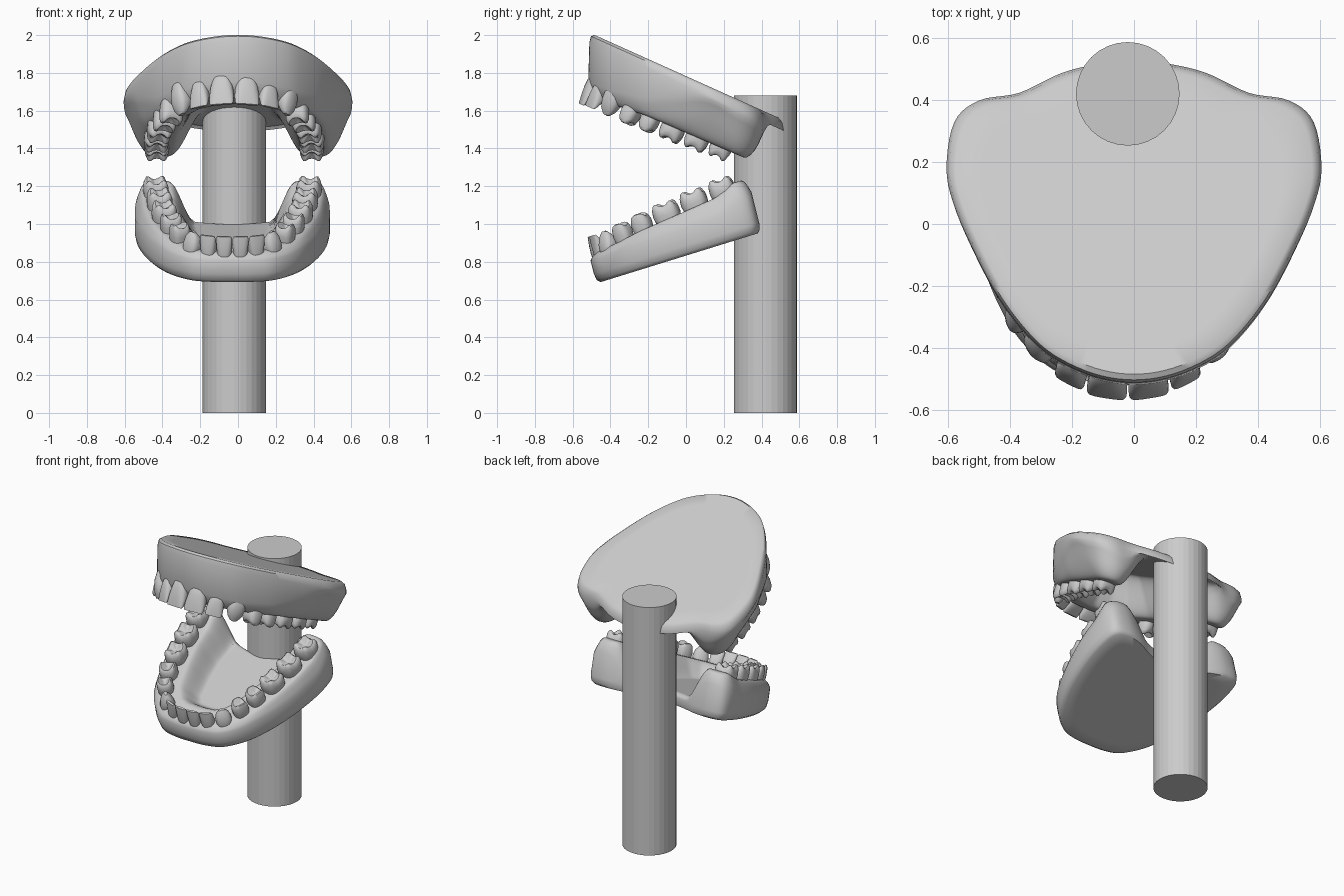
import bpy, bmesh, math
from mathutils import Vector
from mathutils.geometry import intersect_point_line

cube = bpy.data.objects.get("Cube")
if cube:
    bpy.data.objects.remove(cube)

grey = bpy.data.materials.new("plaster_grey")
grey.use_nodes = True
grey.diffuse_color = (0.6, 0.6, 0.6, 1)
grey.node_tree.nodes["Principled BSDF"].inputs["Base Color"].default_value = (0.6, 0.6, 0.6, 1)
smooth_parts = []


def finish(name, bm, smooth=True):
    bmesh.ops.recalc_face_normals(bm, faces=bm.faces)
    mesh = bpy.data.meshes.new(name)
    bm.to_mesh(mesh)
    bm.free()
    mesh.materials.append(grey)
    obj = bpy.data.objects.new(name, mesh)
    bpy.context.scene.collection.objects.link(obj)
    if smooth:
        smooth_parts.append(obj)


def loft(bm, rings):
    """Skin closed rings of points and cap both ends."""
    rows = [[bm.verts.new(p) for p in ring] for ring in rings]
    n = len(rows[0])
    for a, b in zip(rows, rows[1:]):
        for i in range(n):
            bm.faces.new((a[i], a[(i + 1) % n], b[(i + 1) % n], b[i]))
    bm.faces.new(rows[0])
    bm.faces.new(rows[-1])


def closed_curve(half, steps=5):
    """Mirror a half outline and round it with a Catmull-Rom spline."""
    pts = [Vector(p) for p in half]
    pts += [Vector((-p.x, p.y)) for p in pts[-2:0:-1]]
    n, out = len(pts), []
    for i in range(n):
        a, b, c, d = (pts[(i + k) % n] for k in (-1, 0, 1, 2))
        for k in range(steps):
            t = k / steps
            out.append(0.5 * (2 * b + (c - a) * t + (2 * a - 5 * b + 4 * c - d) * t * t
                              + (3 * b - a - 3 * c + d) * t ** 3))
    return out


def lerp(v, pts):
    if v <= pts[0][0]:
        return pts[0][1]
    for (a, p), (b, q) in zip(pts, pts[1:]):
        if v <= b:
            return p + (q - p) * (v - a) / (b - a)
    return pts[-1][1]


def arch_distance(x, y, arch):
    p, best = Vector((abs(x), y, 0)), 9.0
    for a, b in zip(arch, arch[1:]):
        a, b = Vector((*a, 0)), Vector((*b, 0))
        q, t = intersect_point_line(p, a, b)
        q = a + (b - a) * min(1, max(0, t))
        best = min(best, (p - q).length)
    return best


def gum(name, outline, arch, crest, floor, place, inner, outer):
    """Flat-backed plate with a horseshoe ridge raised along the arch."""
    edge = closed_curve(outline)
    rings = [[place(p.x * s, p.y * s, h) for p in edge]
             for s, h in ((0.4, 0), (0.8, 0), (0.95, 0), (0.985, 0.015), (1, 0.05))]
    count = 44
    for k in range(count):
        s = 1 - 0.97 * k / (count - 1)
        ring = []
        for p in edge:
            x, y = p * s
            t = min(1, max(0, (arch_distance(x, y, arch) - inner) / (outer - inner)))
            h = floor + (lerp(y, crest) - floor) * (1 - t * t * (3 - 2 * t))
            h *= 1 - 0.22 * max(0, (s - 0.9) / 0.1) ** 2
            ring.append(place(x, y, max(h, 0.056) if k == 0 else h))
        rings.append(ring)
    bm = bmesh.new()
    loft(bm, rings)
    finish(name, bm)


# Crown profiles: height fraction, width scale, depth scale
BLADE = [(0, .5, .6), (.2, .72, .95), (.45, .92, 1), (.7, 1, .75), (.92, 1, .38), (1, .9, .2)]
POINT = [(0, .5, .6), (.2, .75, .95), (.45, .95, 1), (.7, 1, .85), (.9, .8, .5), (1, .4, .2)]
CHEWING = [(0, .7, .7), (.3, .88, .92), (.6, 1, 1), (.8, .98, .98), (.93, .86, .86),
           (.97, .7, .7), (.92, .5, .5), (.84, .25, .25), (.81, .06, .06)]
PROFILES = {"incisor": BLADE, "canine": POINT, "premolar": CHEWING, "molar": CHEWING}


def tooth(name, kind, tip, axis, tangent, size):
    w, d, length = size
    tangent = (tangent - axis * tangent.dot(axis)).normalized()
    out = axis.cross(tangent)
    if out.dot(Vector((tip.x, tip.y - 0.1, 0))) < 0:
        out = -out
    rings = []
    for t, ws, ds in PROFILES[kind]:
        ring = []
        for i in range(24):
            a = math.tau * i / 24
            c, s = math.cos(a), math.sin(a)
            x = math.copysign(abs(c) ** 0.72, c) * w / 2 * ws
            y = math.copysign(abs(s) ** 0.72, s) * d / 2 * ds
            z = (t - 1) * length
            if kind == "molar" and t > 0.7:
                z -= 0.09 * length * math.cos(4 * a) * ws
            elif kind == "premolar" and t > 0.7:
                z -= 0.1 * length * math.cos(2 * a) * ws
            elif kind == "canine" and t > 0.6:
                z -= 0.3 * abs(x)
            elif kind == "incisor" and t > 0.5:
                y += (1 - ds) * d * 0.3
            ring.append(tip + tangent * x + out * y + axis * z)
        rings.append(ring)
    bm = bmesh.new()
    loft(bm, rings)
    finish(name, bm)


def tooth_row(jaw, rows, plane, axis, sign, cx):
    for side, label in ((1, "left"), (-1, "right")):
        tips = [Vector((cx + side * x, y, plane(y) + sign * h)) for _, x, y, h, _ in rows]
        first = Vector((2 * cx - tips[0].x, tips[0].y, tips[0].z))
        chain = [first] + tips + [tips[-1] * 2 - tips[-2]]
        for i, row in enumerate(rows):
            tooth(f"{jaw}_{label}_{row[0]}_{i + 1}", row[0], tips[i], axis,
                  chain[i + 2] - chain[i], row[4])


# Support post
bm = bmesh.new()
loft(bm, [[(-0.02 + 0.167 * math.cos(math.tau * i / 32),
            0.42 + 0.167 * math.sin(math.tau * i / 32), z) for i in range(32)]
          for z in (0, 1.68)])
finish("support_post", bm, smooth=False)


# Upper jaw: plate on top, ridge pointing down
def upper_plane(y):
    return 1.99 - 0.45 * (y + 0.46)


gum("upper_gum",
    [(0, -.51), (.13, -.49), (.26, -.43), (.35, -.35), (.44, -.23), (.52, -.08), (.58, .06),
     (.605, .18), (.58, .33), (.5, .4), (.37, .425), (.23, .49), (.1, .52), (0, .525)],
    [(0, -.46), (.14, -.43), (.26, -.35), (.35, -.2), (.39, 0), (.41, .25)],
    [(-.45, .33), (-.2, .3), (.3, .29)], 0.05,
    lambda x, y, h: Vector((x, y - 0.03 * h, upper_plane(y) - h)), 0.06, 0.24)

tooth_row("upper", [
    ("incisor", .065, -.535, .40, (.13, .09, .19)),
    ("incisor", .18, -.495, .395, (.105, .08, .16)),
    ("canine", .28, -.425, .40, (.11, .1, .2)),
    ("premolar", .335, -.315, .39, (.1, .12, .15)),
    ("premolar", .37, -.215, .385, (.1, .12, .15)),
    ("molar", .395, -.095, .38, (.13, .135, .15)),
    ("molar", .41, .035, .37, (.13, .135, .15)),
    ("molar", .41, .16, .36, (.12, .13, .15))],
    upper_plane, Vector((0, -.41, -.91)).normalized(), -1, -0.02)


# Lower jaw: plate below, ridge pointing up
def lower_plane(y):
    return 0.69 + 0.31 * (y + 0.46)


gum("lower_gum",
    [(0, -.475), (.12, -.47), (.23, -.44), (.34, -.34), (.42, -.2), (.475, -.04), (.51, .14),
     (.515, .28), (.49, .375), (.4, .4), (.3, .385), (.16, .33), (0, .3)],
    [(0, -.42), (.12, -.41), (.21, -.37), (.29, -.26), (.35, -.06), (.385, .1), (.4, .31)],
    [(-.4, .155), (-.2, .19), (.1, .225), (.22, .24), (.32, .285)], 0.08,
    lambda x, y, h: Vector((x - 0.03, y - 0.25 * h, lower_plane(y) + h)), 0.07, 0.2)

tooth_row("lower", [
    ("incisor", .042, -.495, .26, (.084, .075, .17)),
    ("incisor", .125, -.48, .26, (.086, .075, .17)),
    ("canine", .21, -.435, .265, (.1, .095, .18)),
    ("premolar", .28, -.35, .275, (.1, .1, .15)),
    ("premolar", .325, -.25, .295, (.11, .11, .15)),
    ("molar", .36, -.12, .315, (.145, .13, .16)),
    ("molar", .385, .025, .335, (.145, .135, .16)),
    ("molar", .405, .175, .35, (.14, .135, .16))],
    lower_plane, Vector((0, -.3, .95)).normalized(), 1, -0.03)

# Smooth shading with sharp rims kept
bpy.ops.object.select_all(action="DESELECT")
for obj in smooth_parts:
    obj.select_set(True)
bpy.context.view_layer.objects.active = smooth_parts[0]
bpy.ops.object.shade_smooth_by_angle(angle=math.radians(45))
